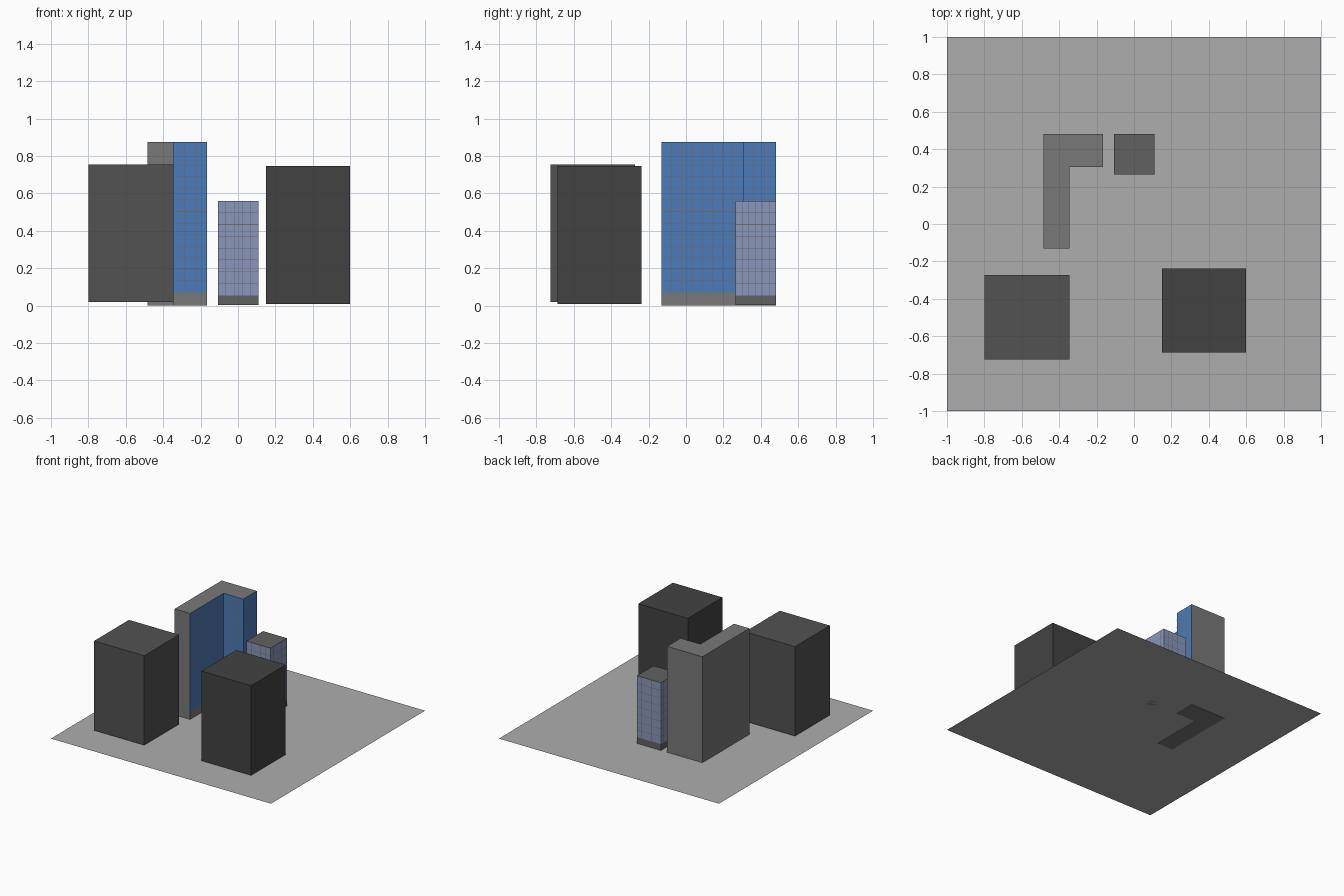
import bpy, bmesh
from mathutils import Vector

if "Cube" in bpy.data.objects:
    bpy.data.objects.remove(bpy.data.objects["Cube"])


def mat(name, r, g, b):
    m = bpy.data.materials.new(name)
    m.diffuse_color = (r, g, b, 1)
    m.use_nodes = True
    m.node_tree.nodes["Principled BSDF"].inputs["Base Color"].default_value = m.diffuse_color
    return m


PAVE = mat("pavement", .42, .42, .42)
STONE = mat("stone", .19, .19, .19)
ROOF = mat("dark_roof", .12, .12, .12)
DARK = mat("dark_block", .085, .085, .085)
BLACK = mat("darkest_block", .055, .055, .055)
BLUE = mat("blue_glass", .07, .20, .50)
PALE = mat("pale_glass", .25, .31, .50)
FRAME = mat("window_frame", .16, .15, .14)


def finish(bm, name, *mats):
    me = bpy.data.meshes.new(name)
    bm.to_mesh(me)
    bm.free()
    for m in mats:
        me.materials.append(m)
    ob = bpy.data.objects.new(name, me)
    bpy.context.collection.objects.link(ob)
    return ob


def sheet(name, x0, x1, y0, y1, z, m):
    bm = bmesh.new()
    bm.faces.new([bm.verts.new(p) for p in
                  ((x0, y0, z), (x1, y0, z), (x1, y1, z), (x0, y1, z))])
    return finish(bm, name, m)


def prism(name, outline, levels, wall, glass=None, glazed=()):
    """Stack wall rings over an outline; listed sides get glass above the base."""
    bm = bmesh.new()
    rings = [[bm.verts.new((x, y, z)) for x, y in outline] for z in levels]
    n = len(outline)
    for k in range(len(levels) - 1):
        for i in range(n):
            j = (i + 1) % n
            f = bm.faces.new((rings[k][i], rings[k][j], rings[k+1][j], rings[k+1][i]))
            f.material_index = 1 if k > 0 and i in glazed else 0
    bm.faces.new(rings[0][::-1])
    bm.faces.new(rings[-1])
    return finish(bm, name, *([wall, glass] if glass else [wall]))


def rect(x0, x1, y0, y1):
    return [(x0, y0), (x1, y0), (x1, y1), (x0, y1)]


def window_grid(name, outline, sides, z0, z1, rows, w=.003, off=.0008):
    """Thin flat mullions just in front of the glass; sides maps side -> columns."""
    bm = bmesh.new()
    for i, cols in sides.items():
        a = Vector((*outline[i], 0))
        b = Vector((*outline[(i + 1) % len(outline)], 0))
        d = (b - a).normalized()
        length = (b - a).length
        out = Vector((d.y, -d.x, 0)) * off

        def bar(u0, u1, v0, v1):
            bm.faces.new([bm.verts.new(a + d * u + out + Vector((0, 0, v)))
                          for u, v in ((u0, v0), (u1, v0), (u1, v1), (u0, v1))])
        for c in range(1, cols):
            u = length * c / cols
            bar(u - w / 2, u + w / 2, z0, z1)
        for r in range(1, rows):
            v = z0 + (z1 - z0) * r / rows
            bar(0, length, v - w / 2, v + w / 2)
    return finish(bm, name, FRAME)


# ground and the narrow strip behind the buildings
sheet("ground_plate", -1, 1, -1, 1, .004, PAVE)
sheet("road_strip", -.33, .17, .50, .56, .005, PAVE)

# L-shaped tower, glazed on its inner faces and wing end
L = [(-.485, -.13), (-.345, -.13), (-.345, .305),
     (-.165, .305), (-.165, .48), (-.485, .48)]
prism("l_tower", L, (0, .07, .875), STONE, BLUE, (1, 2, 3))
window_grid("l_tower_mullions", L, {1: 8, 2: 3, 3: 3}, .07, .875, 13)

# small tower, glazed all round
S = rect(-.108, .11, .265, .48)
prism("small_tower", S, (.004, .055, .56), ROOF, PALE, range(4))
window_grid("small_tower_mullions", S, {i: 6 if i % 2 else 5 for i in range(4)}, .055, .56, 8)

# two plain blocks in front
prism("left_block", rect(-.80, -.345, -.725, -.273), (.02, .755), DARK)
prism("right_block", rect(.15, .60, -.687, -.237), (.01, .747), BLACK)
